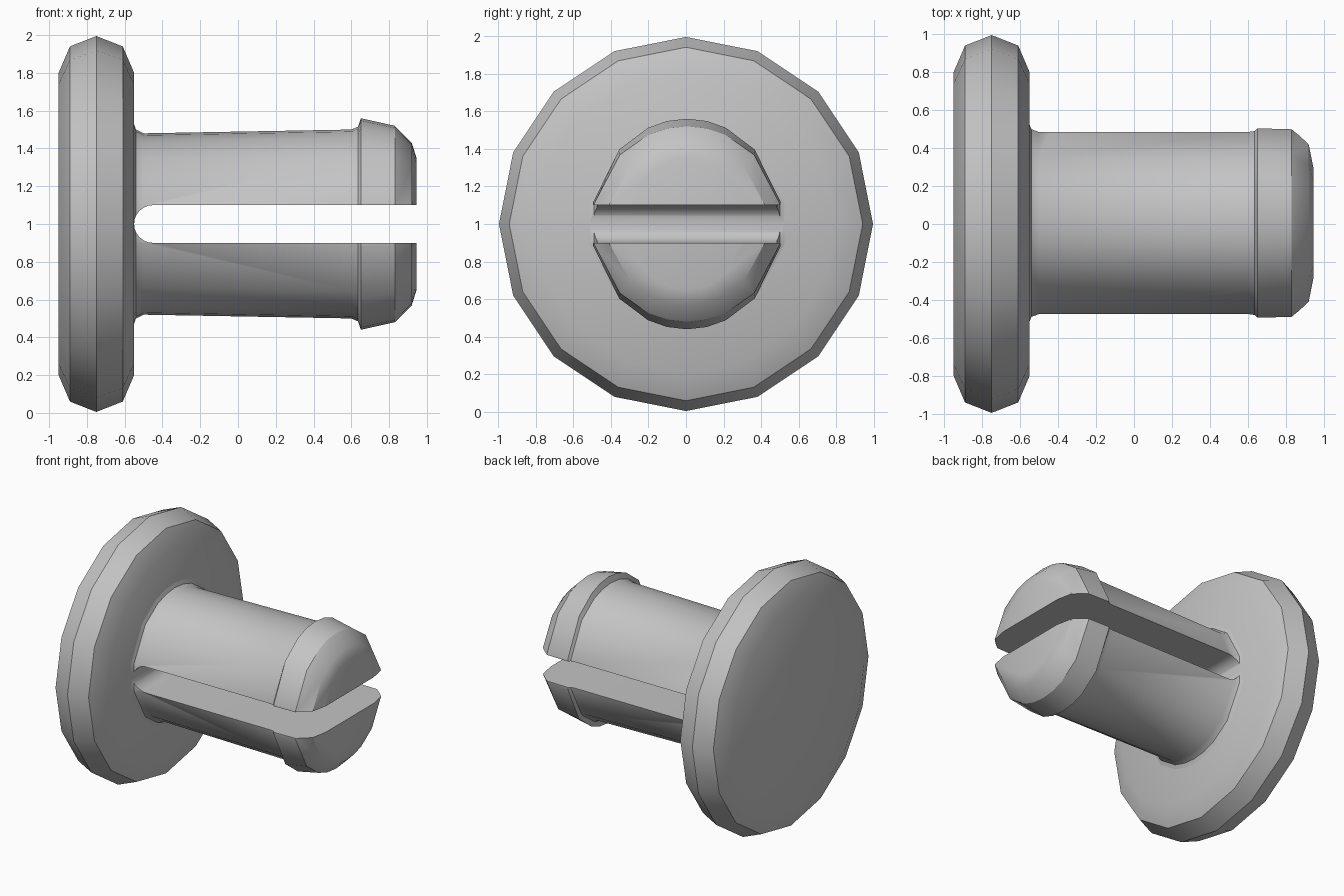
import bpy, bmesh, math

if "Cube" in bpy.data.objects:
    bpy.data.objects.remove(bpy.data.objects["Cube"])

grey = bpy.data.materials.new("plain grey")
grey.use_nodes = True
grey.diffuse_color = (0.55, 0.55, 0.55, 1)
grey.node_tree.nodes["Principled BSDF"].inputs["Base Color"].default_value = (0.55, 0.55, 0.55, 1)


def loft(name, profile, angles):
    """Elliptical rings (x, y radius, z radius) along the x axis, capped at both ends."""
    bm = bmesh.new()
    rings = []
    for x, ry, rz in profile:
        rings.append([bm.verts.new((x, ry * math.cos(a), 1 + rz * math.sin(a)))
                      for a in map(math.radians, angles)])
    n = len(angles)
    for a, b in zip(rings, rings[1:]):
        for i in range(n):
            j = (i + 1) % n
            bm.faces.new((a[i], a[j], b[j], b[i]))
    bm.faces.new(rings[0])
    bm.faces.new(rings[-1])
    return finish(name, bm)


def finish(name, bm):
    bmesh.ops.recalc_face_normals(bm, faces=bm.faces[:])
    mesh = bpy.data.meshes.new(name)
    bm.to_mesh(mesh)
    bm.free()
    mesh.materials.append(grey)
    obj = bpy.data.objects.new(name, mesh)
    bpy.context.collection.objects.link(obj)
    return obj


def smooth(obj):
    bpy.ops.object.select_all(action='DESELECT')
    obj.select_set(True)
    bpy.context.view_layer.objects.active = obj
    bpy.ops.object.shade_smooth_by_angle(angle=math.radians(32))


# Round flange with a ridged rim
rim = [(-0.95, 0.8), (-0.89, 0.94), (-0.75, 0.995), (-0.61, 0.94), (-0.55, 0.8)]
flange = loft("flange", [(x, r, r) for x, r in rim], [i * 22.5 for i in range(16)])
smooth(flange)

# Shaft with a fillet at the flange and a bulging, slightly oval head
quarter = [12, 45, 66, 78]
half = quarter + [90] + [180 - a for a in reversed(quarter)]
section = half + [a + 180 for a in half]
pin_profile = [
    (-0.58, 0.53, 0.53), (-0.55, 0.53, 0.53), (-0.54, 0.505, 0.50), (-0.50, 0.49, 0.48),
    (0.60, 0.49, 0.50), (0.635, 0.495, 0.515), (0.65, 0.51, 0.56),
    (0.83, 0.505, 0.52), (0.92, 0.43, 0.43), (0.945, 0.31, 0.35),
]
pin = loft("split_pin", pin_profile, section)
pin.location.y = 0.005

# Round-ended slot that splits the pin into two prongs
bm = bmesh.new()
outline = [(1.2, 1.1)]
for i in range(13):
    a = math.radians(90 + i * 15)
    outline.append((-0.45 + 0.1 * math.cos(a), 1 + 0.1 * math.sin(a)))
outline.append((1.2, 0.9))
face = bm.faces.new([bm.verts.new((x, -0.8, z)) for x, z in outline])
made = bmesh.ops.extrude_face_region(bm, geom=[face])["geom"]
bmesh.ops.translate(bm, vec=(0, 1.6, 0),
                    verts=[v for v in made if isinstance(v, bmesh.types.BMVert)])
cutter = finish("slot_cutter", bm)
cutter.hide_render = True

cut = pin.modifiers.new("slot", 'BOOLEAN')
cut.operation = 'DIFFERENCE'
cut.solver = 'EXACT'
cut.object = cutter
bpy.ops.object.select_all(action='DESELECT')
pin.select_set(True)
bpy.context.view_layer.objects.active = pin
bpy.ops.object.modifier_apply(modifier="slot")
bpy.data.objects.remove(cutter)
smooth(pin)
